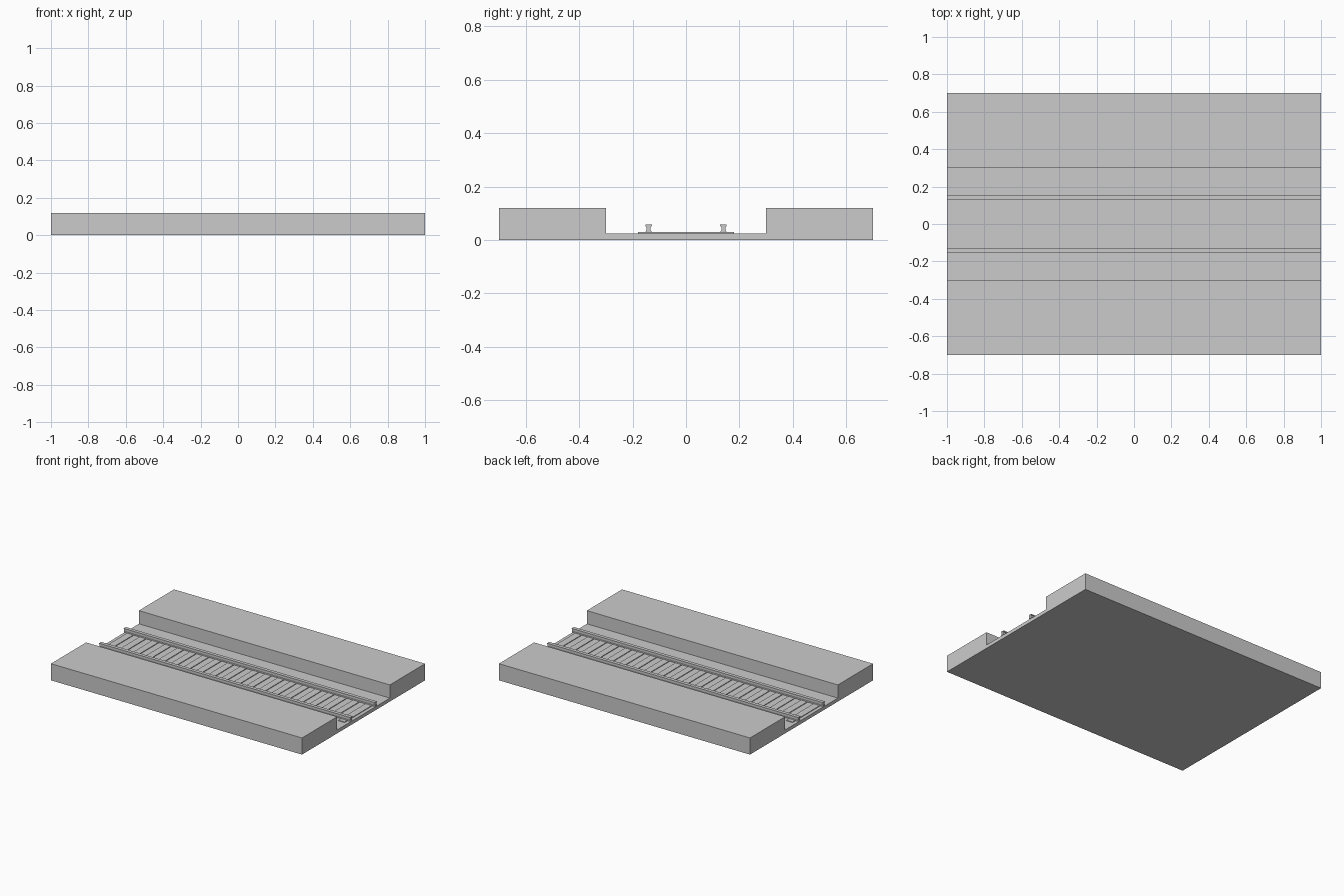
import bpy

if "Cube" in bpy.data.objects:
    bpy.data.objects.remove(bpy.data.objects["Cube"])


def extrude_x(name, profile, x0, x1):
    """Prism along x from a closed (y, z) outline given counter-clockwise."""
    n = len(profile)
    verts = [(x, y, z) for x in (x0, x1) for y, z in profile]
    faces = [tuple(reversed(range(n))), tuple(range(n, 2 * n))]
    faces += [(i, (i + 1) % n, n + (i + 1) % n, n + i) for i in range(n)]
    mesh = bpy.data.meshes.new(name)
    mesh.from_pydata(verts, [], faces)
    mesh.update()
    obj = bpy.data.objects.new(name, mesh)
    bpy.context.collection.objects.link(obj)
    return obj


def rect(y0, y1, z0, z1):
    return [(y0, z0), (y1, z0), (y1, z1), (y0, z1)]


# Platforms on both sides joined by the low track bed
extrude_x("platform_and_track_bed", [
    (-0.7, 0), (0.7, 0), (0.7, 0.12), (0.3, 0.12), (0.3, 0.025),
    (-0.3, 0.025), (-0.3, 0.12), (-0.7, 0.12)], -1, 1)

# Sleepers
COUNT, WIDTH = 20, 0.05
for i in range(COUNT):
    x = -0.95 + 1.9 * i / (COUNT - 1)
    extrude_x(f"sleeper_{i + 1}", rect(-0.18, 0.18, 0.02, 0.03),
              x - WIDTH / 2, x + WIDTH / 2)

# Rails: foot, web and head as one outline
half = [(0.011, 0.029), (0.011, 0.032), (0.008, 0.036),
        (0.008, 0.05), (0.0125, 0.052), (0.0125, 0.058)]
for name, y in (("front_rail", -0.14), ("back_rail", 0.14)):
    outline = [(y + a, z) for a, z in half]
    outline += [(y - a, z) for a, z in reversed(half)]
    extrude_x(name, outline, -1, 1)
